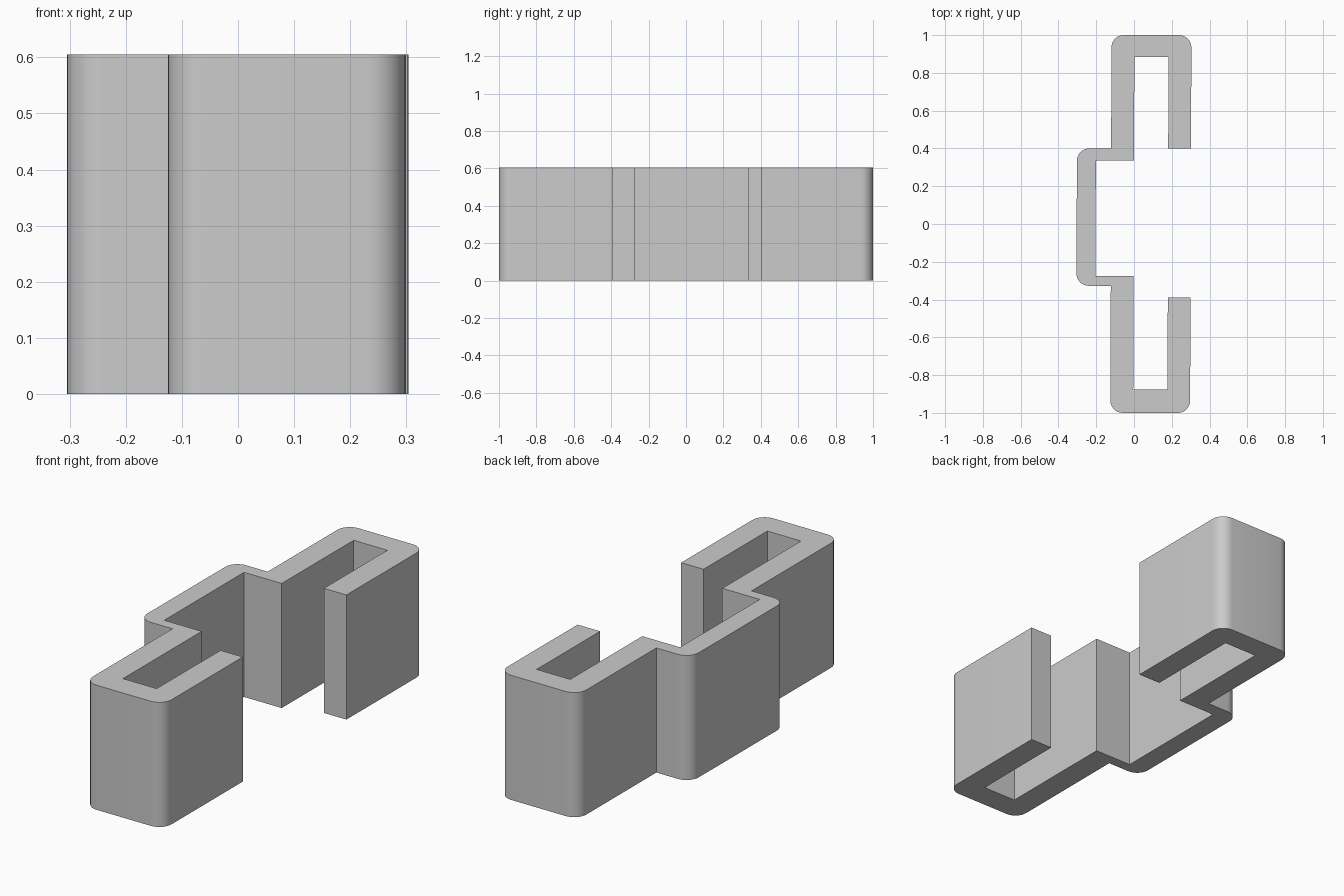
import bpy
import bmesh
from math import radians
from mathutils import Vector

cube = bpy.data.objects.get("Cube")
if cube:
    bpy.data.objects.remove(cube, do_unlink=True)

HEIGHT = 0.605
RADIUS = 0.065
STEPS = 8

# Clip outline, counter-clockwise: x, y, rounded corner
outline = [
    (0.179, -0.39, 0), (0.299, -0.39, 0), (0.297, -1, 1), (-0.125, -1, 1),
    (-0.123, -0.327, 0), (-0.305, -0.327, 1), (-0.302, 0.4, 1), (-0.121, 0.4, 0),
    (-0.119, 1, 1), (0.304, 1, 1), (0.302, 0.4, 0), (0.181, 0.4, 0),
    (0.183, 0.885, 0), (0.002, 0.885, 0), (0, 0.335, 0), (-0.202, 0.335, 0),
    (-0.204, -0.275, 0), (-0.002, -0.275, 0), (-0.004, -0.877, 0), (0.177, -0.877, 0),
]


def rounded(points):
    """Replace each marked corner with a circular arc."""
    result = []
    for i, (x, y, is_round) in enumerate(points):
        corner = Vector((x, y))
        if not is_round:
            result.append(corner)
            continue
        to_prev = (Vector(points[i - 1][:2]) - corner).normalized()
        to_next = (Vector(points[(i + 1) % len(points)][:2]) - corner).normalized()
        centre = corner + (to_prev + to_next) * RADIUS
        for s in range(STEPS + 1):
            turn = radians(90) * s / STEPS
            spoke = Vector((-to_next.x, -to_next.y)).slerp(-to_prev, s / STEPS) if 0 < s < STEPS \
                else (-to_next if s == 0 else -to_prev)
            result.append(centre + spoke * RADIUS)
    return result


# Bent strip extruded upward from its outline
bm = bmesh.new()
base = bm.faces.new([bm.verts.new((p.x, p.y, 0)) for p in rounded(outline)])
extruded = bmesh.ops.extrude_face_region(bm, geom=[base], use_keep_orig=True)
top_verts = [g for g in extruded["geom"] if isinstance(g, bmesh.types.BMVert)]
bmesh.ops.translate(bm, verts=top_verts, vec=(0, 0, HEIGHT))
bmesh.ops.recalc_face_normals(bm, faces=bm.faces)
mesh = bpy.data.meshes.new("bracket_clip")
bm.to_mesh(mesh)
bm.free()
clip = bpy.data.objects.new("bracket_clip", mesh)
bpy.context.collection.objects.link(clip)

# Plain grey material
grey = bpy.data.materials.new("plain grey")
grey.use_nodes = True
colour = (0.6, 0.6, 0.6, 1)
grey.diffuse_color = colour
grey.node_tree.nodes["Principled BSDF"].inputs["Base Color"].default_value = colour
mesh.materials.append(grey)

# Smooth rounded corners, crisp edges elsewhere
bpy.ops.object.select_all(action="DESELECT")
clip.select_set(True)
bpy.context.view_layer.objects.active = clip
bpy.ops.object.shade_smooth_by_angle(angle=radians(30))
